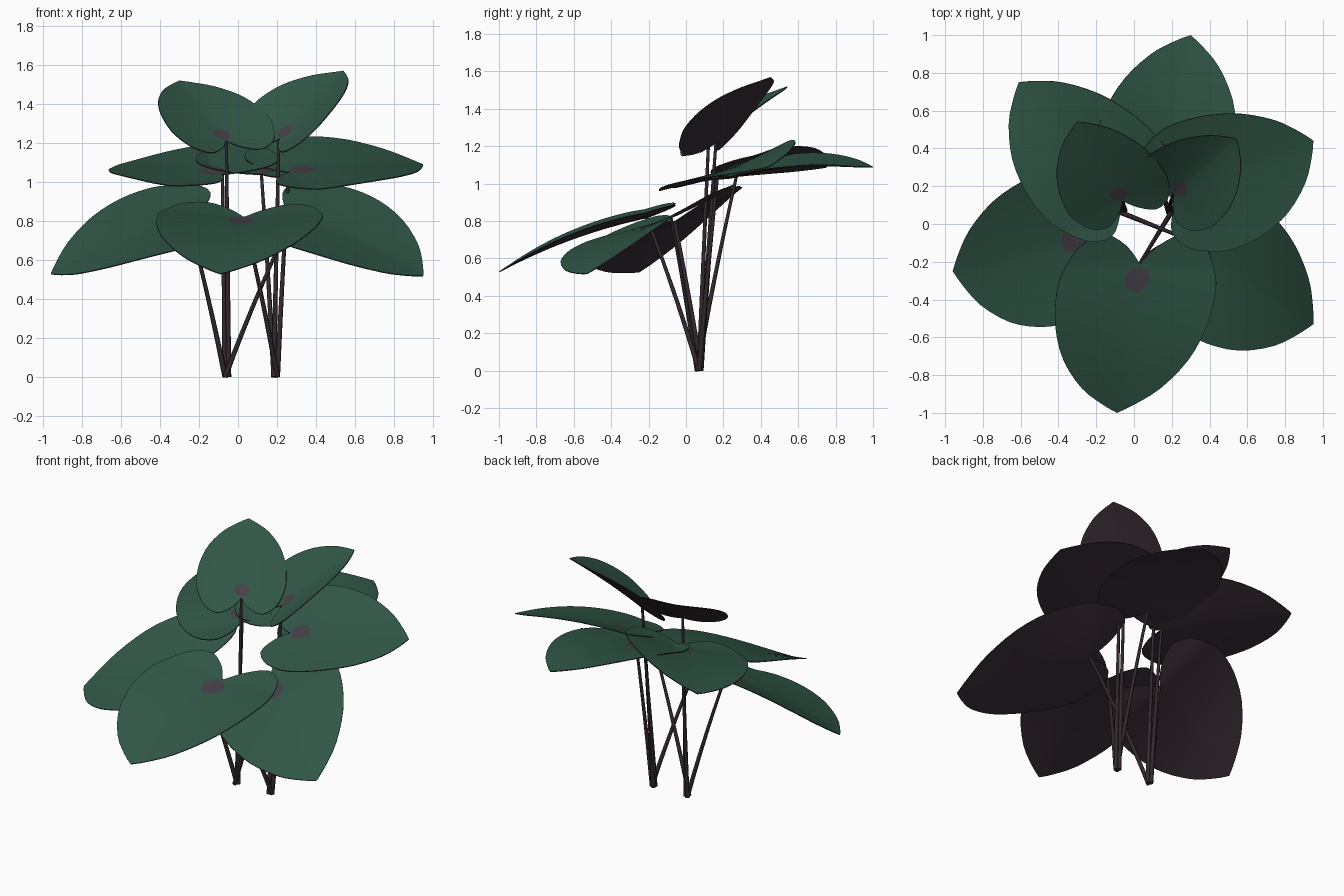
import bpy, bmesh, math
from mathutils import Vector

cube = bpy.data.objects.get("Cube")
if cube:
    bpy.data.objects.remove(cube, do_unlink=True)


def material(name, rgb):
    m = bpy.data.materials.new(name)
    m.use_nodes = True
    m.diffuse_color = (*rgb, 1)
    bsdf = m.node_tree.nodes["Principled BSDF"]
    bsdf.inputs["Base Color"].default_value = (*rgb, 1)
    bsdf.inputs["Roughness"].default_value = 0.7
    return m


GREEN = material("leaf green", (0.03, 0.094, 0.062))
SPOT = material("dusky purple spot", (0.06, 0.05, 0.066))
UNDER = material("dark plum underside", (0.042, 0.027, 0.036))
STEM = material("dark plum stem", (0.032, 0.021, 0.025))

# Half outline of a heart-shaped leaf: (across, along) from notch to tip
HALF = [(0, 0), (.2, -.12), (.5, -.2), (.8, -.12), (.97, .06), (1, .2),
        (.95, .4), (.79, .62), (.5, .82), (.2, .94), (0, 1)]


def smooth_path(points, steps):
    """Catmull-Rom resampling with sharp ends."""
    p = [Vector(q) for q in points]
    p = [p[0]] + p + [p[-1]]
    out = []
    for a, b, c, d in zip(p, p[1:], p[2:], p[3:]):
        for i in range(steps):
            t = i / steps
            out.append(0.5 * (2 * b + (c - a) * t + (2 * a - 5 * b + 4 * c - d) * t * t
                              + (3 * b - a - 3 * c + d) * t ** 3))
    return out + [p[-1]]


side = smooth_path(HALF, 3)
OUTLINE = side + [Vector((-q.x, q.y)) for q in side[-2:0:-1]]
OUTLINE.reverse()
CENTRE = Vector((0, 0.1))
SPOT_RADIUS = 0.08
RINGS = 7


def make_leaf(name, base, tip, half_width, cup, arch):
    base, tip, across = Vector(base), Vector(tip), Vector(half_width)
    axis = tip - base
    normal = axis.cross(across).normalized()

    def place(q):
        lift = cup * abs(q.x) ** 1.5 + arch * 4 * max(q.y, 0) * (1 - q.y)
        return base + axis * q.y + across * q.x + normal * lift

    bm = bmesh.new()
    rings = []
    for r in range(RINGS + 1):
        ring = []
        for q in OUTLINE:
            d = q - CENTRE
            angle = math.atan2(d.x / 2, d.y)
            inner = CENTRE + SPOT_RADIUS * Vector((2 * math.sin(angle), math.cos(angle)))
            ring.append(bm.verts.new(place(inner.lerp(q, r / RINGS))))
        rings.append(ring)
    hub = bm.verts.new(place(CENTRE))
    n = len(OUTLINE)
    for i in range(n):
        j = (i + 1) % n
        bm.faces.new((hub, rings[0][i], rings[0][j])).material_index = 1
        for a, b in zip(rings, rings[1:]):
            bm.faces.new((a[i], b[i], b[j], a[j]))
    mesh = bpy.data.meshes.new(name)
    bm.to_mesh(mesh)
    bm.free()
    for m in (GREEN, SPOT, UNDER):
        mesh.materials.append(m)
    mesh.shade_smooth()
    ob = bpy.data.objects.new(name, mesh)
    bpy.context.collection.objects.link(ob)
    # Thin blade whose back and rim take the underside colour
    blade = ob.modifiers.new("blade", 'SOLIDIFY')
    blade.thickness = 0.005
    blade.offset = -1
    blade.material_offset = 2
    blade.material_offset_rim = 2
    bpy.context.view_layer.objects.active = ob
    ob.select_set(True)
    bpy.ops.object.modifier_apply(modifier="blade")
    bpy.ops.object.shade_smooth_by_angle(angle=math.radians(40))
    ob.select_set(False)


def make_stem(name, root, top):
    root, top = Vector(root), Vector(top)
    curve = bpy.data.curves.new(name, 'CURVE')
    curve.dimensions = '3D'
    curve.bevel_depth = 0.014
    curve.bevel_resolution = 2
    curve.use_fill_caps = True
    line = curve.splines.new('POLY')
    count = 8
    line.points.add(count - 1)
    for i, pt in enumerate(line.points):
        t = i / (count - 1)
        p = root.lerp(top, t)
        # Slight outward bow towards the leaf
        bow = 0.12 * t * (1 - t)
        p.x -= (top.x - root.x) * bow
        p.y -= (top.y - root.y) * bow
        pt.co = (*p, 1)
        pt.radius = 1 - 0.4 * t
    line.use_smooth = True
    curve.materials.append(STEM)
    ob = bpy.data.objects.new(name, curve)
    bpy.context.collection.objects.link(ob)


LEFT_ROOT, RIGHT_ROOT = (0.19, 0.07, 0), (-0.06, 0.07, 0)

# name, root, leaf base, leaf tip, half width, cup, arch
LEAVES = [
    ("low_front", LEFT_ROOT, (.03, -.21, .82), (-.09, -1, .53), (.42, 0, -.01), .04, .03),
    ("low_right", RIGHT_ROOT, (-.25, -.06, .8), (-.96, -.25, .53), (.06, -.4, -.16), .04, .04),
    ("low_left", RIGHT_ROOT, (.28, -.08, .82), (.95, -.53, .52), (.18, .36, .14), .04, .04),
    ("mid_left", LEFT_ROOT, (.26, .17, 1.05), (.95, .44, 1.09), (-.16, .33, .12), .03, .03),
    ("mid_right", RIGHT_ROOT, (-.08, .16, 1.04), (-.61, .75, 1.09), (-.29, -.22, -.09), .03, .03),
    ("mid_back", LEFT_ROOT, (.12, .27, 1.04), (.3, 1, 1.09), (-.36, .07, .04), .03, .04),
    ("top_right", RIGHT_ROOT, (-.06, .12, 1.21), (-.3, .54, 1.52), (-.26, -.1, -.02), .04, .01),
    ("top_left", LEFT_ROOT, (.21, .16, 1.22), (.54, .45, 1.57), (-.19, .17, .03), .07, .01),
]

for i, (name, root, base, tip, width, cup, arch) in enumerate(LEAVES):
    make_leaf(name + "_leaf", base, tip, width, cup, arch)
    # Fan the roots apart slightly inside each clump
    shift = 0.012 * Vector((math.cos(i * 2.1), math.sin(i * 2.1), 0))
    make_stem(name + "_stem", Vector(root) + shift, base)
